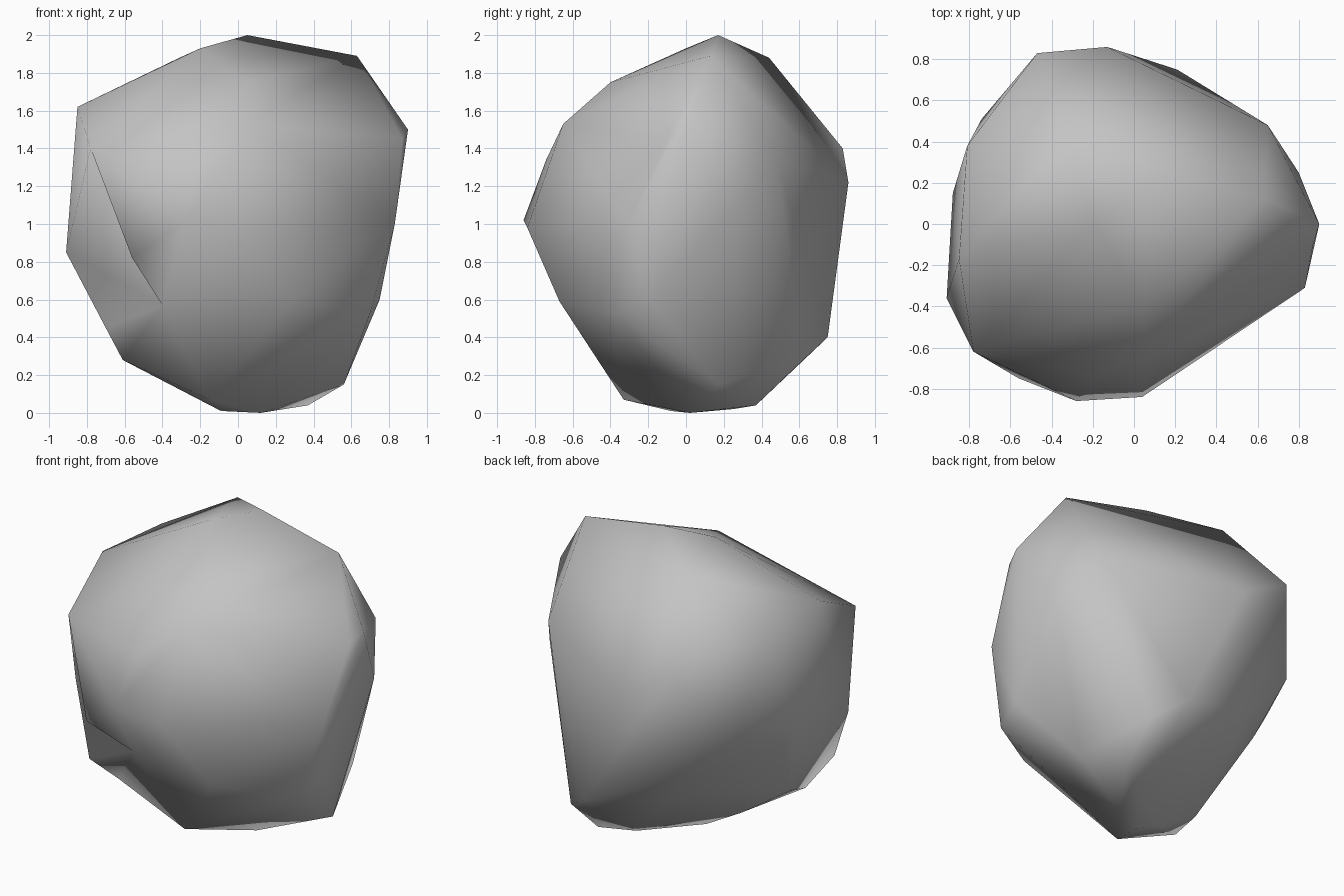
import bpy
import bmesh
from mathutils import Vector

# Remove the default object only
default_cube = bpy.data.objects.get("Cube")
if default_cube is not None:
    bpy.data.objects.remove(default_cube, do_unlink=True)

STONE_CENTRE = Vector((0, 0, 1))


def make_material(name, colour):
    """Create a plain matte material with one flat colour."""
    material = bpy.data.materials.new(name)
    material.use_nodes = True
    material.diffuse_color = colour
    shader = material.node_tree.nodes.get("Principled BSDF")
    shader.inputs["Base Color"].default_value = colour
    shader.inputs["Roughness"].default_value = 1
    return material


def make_boulder(name, corner_groups, hollows, material):
    """Wrap a tight faceted skin around the corners, then press in hollows."""
    bm = bmesh.new()
    for group in corner_groups:
        for corner in group:
            bm.verts.new(Vector(corner))

    # Hollows start proud of the skin so that they become corners of it
    pressed = []
    for hollow in hollows:
        target = Vector(hollow)
        proud = STONE_CENTRE + (target - STONE_CENTRE) * 1.4
        pressed.append((bm.verts.new(proud), target))

    bmesh.ops.convex_hull(bm, input=list(bm.verts), use_existing_faces=False)
    for vert, target in pressed:
        vert.co = target

    # Discard any corner left inside the stone
    loose = [vert for vert in bm.verts if not vert.link_faces]
    bmesh.ops.delete(bm, geom=loose, context="VERTS")
    bmesh.ops.recalc_face_normals(bm, faces=list(bm.faces))

    # Worn stone: soft shading across every facet
    for face in bm.faces:
        face.smooth = True

    mesh = bpy.data.meshes.new(name)
    bm.to_mesh(mesh)
    bm.free()
    mesh.materials.append(material)
    boulder = bpy.data.objects.new(name, mesh)
    bpy.context.scene.collection.objects.link(boulder)
    return boulder


# Crown: the peak and the ridge around it
crown = [
    (.05, .17, 2), (-.2, 0, 1.93), (-.31, .44, 1.88),
    (.63, .13, 1.89), (.05, -.4, 1.75),
]

# Shoulders: the broad upper corners
shoulders = [
    (-.85, -.17, 1.62), (-.81, .38, 1.6), (-.78, -.62, 1.4),
    (.05, -.65, 1.53), (-.2, -.74, 1.34), (.9, 0, 1.5),
    (.87, -.1, 1.45), (.65, .48, 1.34), (-.47, .83, 1.4),
    (-.13, .86, 1.22),
]

# Belly: the widest corners around the middle
belly = [
    (-.91, -.36, .85), (-.88, .15, .95), (-.74, .51, 1),
    (-.8, .13, .79), (.8, .25, 1.08), (.83, -.31, 1),
    (-.28, -.86, 1.02), (.04, -.84, .98), (-.56, -.75, .82),
]

# Undercut: where the sides turn in towards the base
undercut = [
    (.7, -.38, .53), (.75, -.19, .6), (.28, -.67, .59),
    (.17, -.53, .41), (-.7, -.52, .45), (.21, .75, .4),
    (.39, .62, .28), (-.25, .55, .46), (-.42, .57, .64),
]

# Base: the small rounded foot resting on the floor
base = [
    (-.61, -.35, .28), (-.62, -.18, .33), (-.15, -.33, .07),
    (-.3, -.12, .12), (.56, .17, .15), (.37, .37, .04),
    (.18, .25, .02), (.12, .02, 0), (-.09, -.08, .01),
]

# Hollow: the worn dent under the front overhang
front_hollows = [(-.4, -.5, .57)]

stone_grey = make_material("stone grey", (.55, .55, .55, 1))
make_boulder("boulder", [crown, shoulders, belly, undercut, base],
             front_hollows, stone_grey)
